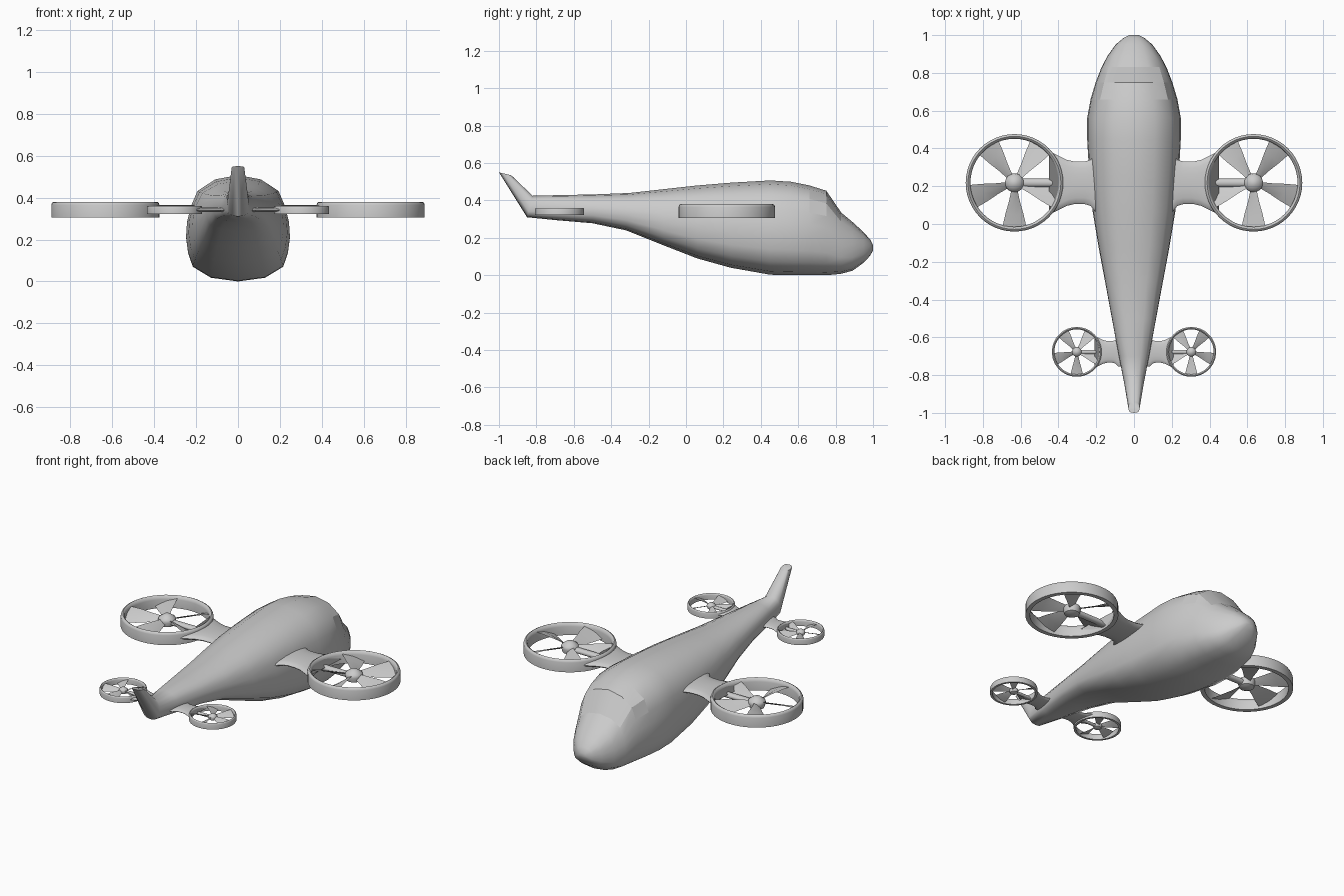
import bpy, bmesh
from math import sin, cos, pi, radians, sqrt
from mathutils import Vector, Matrix

cube = bpy.data.objects.get("Cube")
if cube:
    bpy.data.objects.remove(cube)


def finish(name, bm, angle=40, matrix=None):
    """Turn a bmesh into a smooth-shaded object."""
    if matrix:
        bm.transform(matrix)
    bmesh.ops.remove_doubles(bm, verts=bm.verts, dist=1e-5)
    bmesh.ops.recalc_face_normals(bm, faces=bm.faces)
    mesh = bpy.data.meshes.new(name)
    bm.to_mesh(mesh)
    bm.free()
    obj = bpy.data.objects.new(name, mesh)
    bpy.context.collection.objects.link(obj)
    bpy.ops.object.select_all(action='DESELECT')
    obj.select_set(True)
    bpy.context.view_layer.objects.active = obj
    bpy.ops.object.shade_smooth_by_angle(angle=radians(angle))
    return obj


def loft(rings, loop=False):
    """Skin a list of closed rings; cap the ends unless the rings form a loop."""
    bm = bmesh.new()
    rows = [[bm.verts.new(p) for p in ring] for ring in rings]
    n = len(rows[0])
    pairs = list(zip(rows, rows[1:]))
    if loop:
        pairs.append((rows[-1], rows[0]))
    else:
        bm.faces.new(rows[0])
        bm.faces.new(rows[-1])
    for a, b in pairs:
        for i in range(n):
            j = (i + 1) % n
            bm.faces.new((a[i], a[j], b[j], b[i]))
    return bm


def lathe(profile, segments=40):
    rings = [[(r * cos(a), r * sin(a), z) for r, z in profile]
             for a in (2 * pi * k / segments for k in range(segments))]
    return loft(rings, loop=True)


# Fuselage: half section (width, height) from belly to roof
HALF = [(0, 0), (.52, .035), (.87, .14), (.96, .27), (1, .42), (.98, .56),
        (.91, .7), (.78, .85), (.44, .96), (0, 1)]
SECTION = HALF + [(-x, t) for x, t in HALF[-2:0:-1]]

# Belly y, belly z, roof y, roof z, half width
STATIONS = [
    (-1, .55, -.935, .535, .03), (-.85, .31, -.82, .425, .053),
    (-.7, .295, -.7, .428, .08), (-.5, .278, -.5, .432, .117),
    (-.32, .24, -.3, .44, .152), (-.12, .16, -.12, .46, .188),
    (.06, .09, .06, .48, .218), (.24, .04, .24, .495, .236),
    (.45, .003, .45, .507, .248), (.56, 0, .56, .5, .248),
    (.66, 0, .66, .48, .23), (.75, 0, .75, .452, .203),
    (.83, .008, .83, .335, .172), (.89, .024, .89, .285, .14),
    (.95, .067, .95, .23, .097), (.985, .105, .985, .19, .055),
    (1, .133, 1, .162, .025)]


def station_ring(yb, zb, yt, zt, w):
    return [(w * x, yb + (yt - yb) * t, zb + (zt - zb) * t) for x, t in SECTION]


fuselage = finish("fuselage", loft([station_ring(*s) for s in STATIONS]), 50)

# Crisp windscreen outline
mesh = fuselage.data
for edge in mesh.edges:
    ends = [mesh.vertices[i].co for i in edge.vertices]
    if all(.65 < p.y < .84 and p.z > .27 for p in ends):
        across = abs(ends[0].y - ends[1].y) < .01
        if across and ends[0].y > .74 or max(abs(p.x) for p in ends) > .13:
            edge.use_edge_sharp = True


# Ducted fans, modelled around their own centre with the hull towards -x
DUCT = [(.258, -.037), (.258, .022), (.254, .033), (.246, .037),
        (.238, .032), (.233, .015), (.233, -.037)]
HUB = [(0, .036), (.018, .034), (.03, .025), (.046, .015), (.05, 0),
       (.042, -.028), (.024, -.036), (0, -.037)]
# Position from hull to duct, half depth
PYLON = [(0, .155), (.15, .152), (.26, .122), (.4, .112), (.6, .112),
         (.75, .122), (.88, .145), (1, .175)]


def pylon():
    rings = []
    for u, depth in PYLON:
        ring = []
        for k in range(16):
            a = 2 * pi * k / 16
            y, z = depth * cos(a), .021 * sin(a)
            arc = -sqrt(.245 ** 2 - y * y)
            ring.append((-.47 + u * (arc + .47), y, z))
        rings.append(ring)
    return loft(rings)


def blades(count=5):
    """Wedge blades, each pitched and curved a little."""
    bm = bmesh.new()
    for k in range(count):
        spin = Matrix.Rotation(radians(54) + 2 * pi * k / count, 4, 'Z')
        rows = []
        for r, width, pitch in ((.03, .018, 38), (.1, .034, 30),
                                (.17, .052, 24), (.235, .066, 20)):
            p = radians(pitch)
            ring = []
            for s, h in ((-1, 0), (0, .005), (1, 0), (0, -.003)):
                x = sqrt(r * r - (s * width * cos(p)) ** 2) if r > .1 else r
                ring.append(bm.verts.new(spin @ Vector(
                    (x, s * width * cos(p), s * width * sin(p) + h))))
            rows.append(ring)
        for a, b in zip(rows, rows[1:]):
            for i in range(4):
                j = (i + 1) % 4
                bm.faces.new((a[i], a[j], b[j], b[i]))
        bm.faces.new(rows[0])
        bm.faces.new(rows[-1])
    return bm


def strut():
    rings = [[(x, .022 * cos(a), -.008 + .016 * sin(a))
              for a in (2 * pi * k / 12 for k in range(12))]
             for x in (-.245, -.02)]
    return loft(rings)


def ducted_fan(prefix, x, y, z, size, side):
    place = Matrix.Translation((side * x, y, z)) @ Matrix.Diagonal(
        (side * size, size, size, 1))
    parts = {"duct": lathe(DUCT, 48), "hub": lathe(HUB, 24), "pylon": pylon(),
             "blades": blades(), "strut": strut()}
    for part, bm in parts.items():
        finish(f"{prefix}_{part}", bm, 45, place)


for word, side in (("left", -1), ("right", 1)):
    ducted_fan(f"front_{word}", .633, .218, .343, 1, side)
    ducted_fan(f"rear_{word}", .303, -.677, .341, .51, side)
